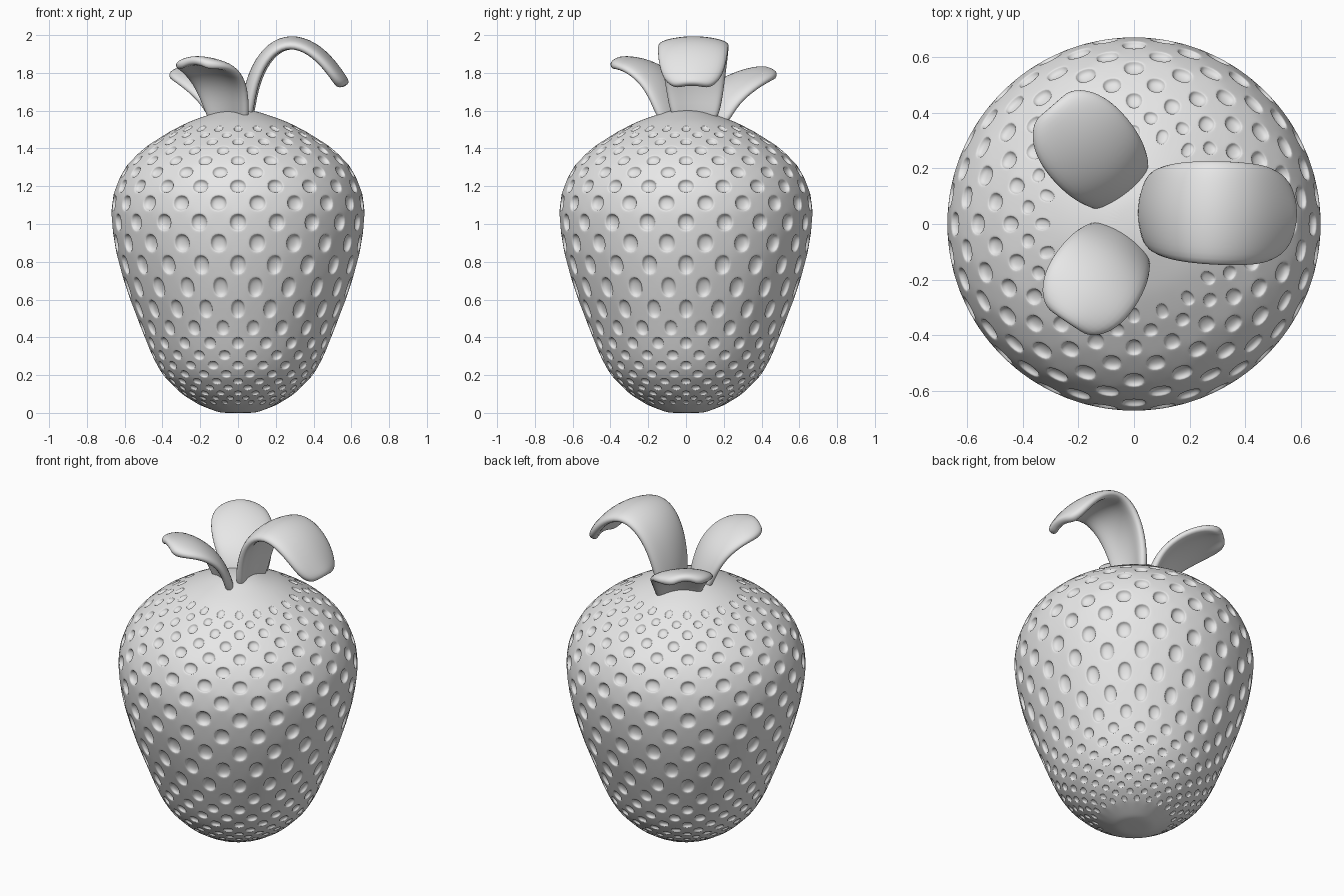
import bpy, bmesh, math
from mathutils import Vector

cube = bpy.data.objects.get("Cube")
if cube:
    bpy.data.objects.remove(cube)

grey = bpy.data.materials.new("plain grey")
grey.use_nodes = True
colour = (0.8, 0.8, 0.8, 1)
grey.diffuse_color = colour
grey.node_tree.nodes["Principled BSDF"].inputs["Base Color"].default_value = colour


def add_object(name, bm, levels):
    bmesh.ops.recalc_face_normals(bm, faces=bm.faces)
    for f in bm.faces:
        f.smooth = True
    mesh = bpy.data.meshes.new(name)
    bm.to_mesh(mesh)
    bm.free()
    mesh.materials.append(grey)
    ob = bpy.data.objects.new(name, mesh)
    bpy.context.collection.objects.link(ob)
    sub = ob.modifiers.new("rounding", "SUBSURF")
    sub.levels = sub.render_levels = levels
    return ob


# Fruit outline as (height, radius)
OUTLINE = [(0, .09), (.03, .185), (.1, .3), (.2, .4), (.3, .455), (.4, .495), (.6, .573),
           (.8, .638), (1, .672), (1.1, .674), (1.2, .652), (1.3, .6), (1.4, .505),
           (1.5, .345), (1.55, .24), (1.6, .09)]


def radius(z):
    for (z0, r0), (z1, r1) in zip(OUTLINE, OUTLINE[1:]):
        if z <= z1:
            return r0 + (r1 - r0) * (z - z0) / (z1 - z0)
    return OUTLINE[-1][1]


# Heights of the seed dimple rows, from the bottom up
ROWS = [.055, .077, .102, .132, .165, .203, .25, .303, .365, .445, .545, .665, .785,
        .9, 1.01, 1.115, 1.205, 1.28, 1.34, 1.395, 1.44, 1.475, 1.505]
COLUMNS = 40


def fruit():
    bm = bmesh.new()
    edges = [(a + b) / 2 for a, b in zip(ROWS, ROWS[1:])]
    heights = [0, .012, .042] + edges + [1.522, 1.55, 1.58, 1.6]
    step = math.tau / COLUMNS
    rings = []
    for z in heights:
        r = radius(z)
        rings.append([bm.verts.new((r * math.sin((c - .5) * step),
                                    -r * math.cos((c - .5) * step), z))
                      for c in range(COLUMNS)])
    dimples = []
    for i, (low, high) in enumerate(zip(rings, rings[1:])):
        for c in range(COLUMNS):
            d = (c + 1) % COLUMNS
            face = bm.faces.new((low[c], low[d], high[d], high[c]))
            row = i - 2
            if 0 <= row < len(ROWS) and (row + c) % 2 == 0:
                dimples.append(face)
    # Flat caps drawn in to a centre point
    for ring, z in ((rings[0], 0), (rings[-1], 1.605)):
        centre = bm.verts.new((0, 0, z))
        for c in range(COLUMNS):
            bm.faces.new((ring[c], ring[(c + 1) % COLUMNS], centre))
    bmesh.ops.recalc_face_normals(bm, faces=bm.faces)
    # Staggered dimples: a rim inset, then a sunken floor
    for face in dimples:
        size = min(e.calc_length() for e in face.edges)
        bmesh.ops.inset_individual(bm, faces=[face], thickness=size * .08, depth=0)
        bmesh.ops.inset_individual(bm, faces=[face], thickness=size * .16, depth=-size * .26)
    add_object("fruit", bm, 2)


def leaf(name, base, angle, path, droop=.035, thickness=.05):
    """Ribbon along path points (distance out, height, half width), bowed down at its edges."""
    bm = bmesh.new()
    a = math.radians(angle)
    out = Vector((math.cos(a), math.sin(a), 0))
    side = Vector((-math.sin(a), math.cos(a), 0))
    up = Vector((0, 0, 1))
    grid = []
    for i, (s, z, half) in enumerate(path):
        p, q = path[max(i - 1, 0)], path[min(i + 1, len(path) - 1)]
        normal = (up * (q[0] - p[0]) - out * (q[1] - p[1])).normalized()
        mid = Vector((*base, 0)) + out * s + up * z
        grid.append([bm.verts.new(mid + side * half * t - normal * droop * t * t)
                     for t in (-1, -.5, 0, .5, 1)])
    for low, high in zip(grid, grid[1:]):
        for k in range(4):
            bm.faces.new((low[k], high[k], high[k + 1], low[k + 1]))
    ob = add_object(name, bm, 2)
    solid = ob.modifiers.new("thickness", "SOLIDIFY")
    solid.thickness = thickness
    solid.offset = 0
    ob.modifiers.move(1, 0)


fruit()
leaf("arched_leaf", (0, .05), -2,
     [(.03, 1.54, .12), (.045, 1.68, .15), (.09, 1.83, .17), (.17, 1.94, .185),
      (.28, 1.985, .19), (.4, 1.945, .19), (.49, 1.86, .18), (.55, 1.775, .15), (.575, 1.735, .09)],
     thickness=.055)
leaf("back_leaf", (-.02, .11), 131,
     [(0, 1.53, .12), (.05, 1.64, .15), (.13, 1.72, .175), (.25, 1.785, .18),
      (.36, 1.815, .15), (.42, 1.815, .08)])
leaf("front_leaf", (-.03, -.04), 236,
     [(0, 1.53, .12), (.04, 1.66, .15), (.1, 1.77, .17), (.21, 1.85, .18),
      (.32, 1.87, .155), (.38, 1.865, .09)])
